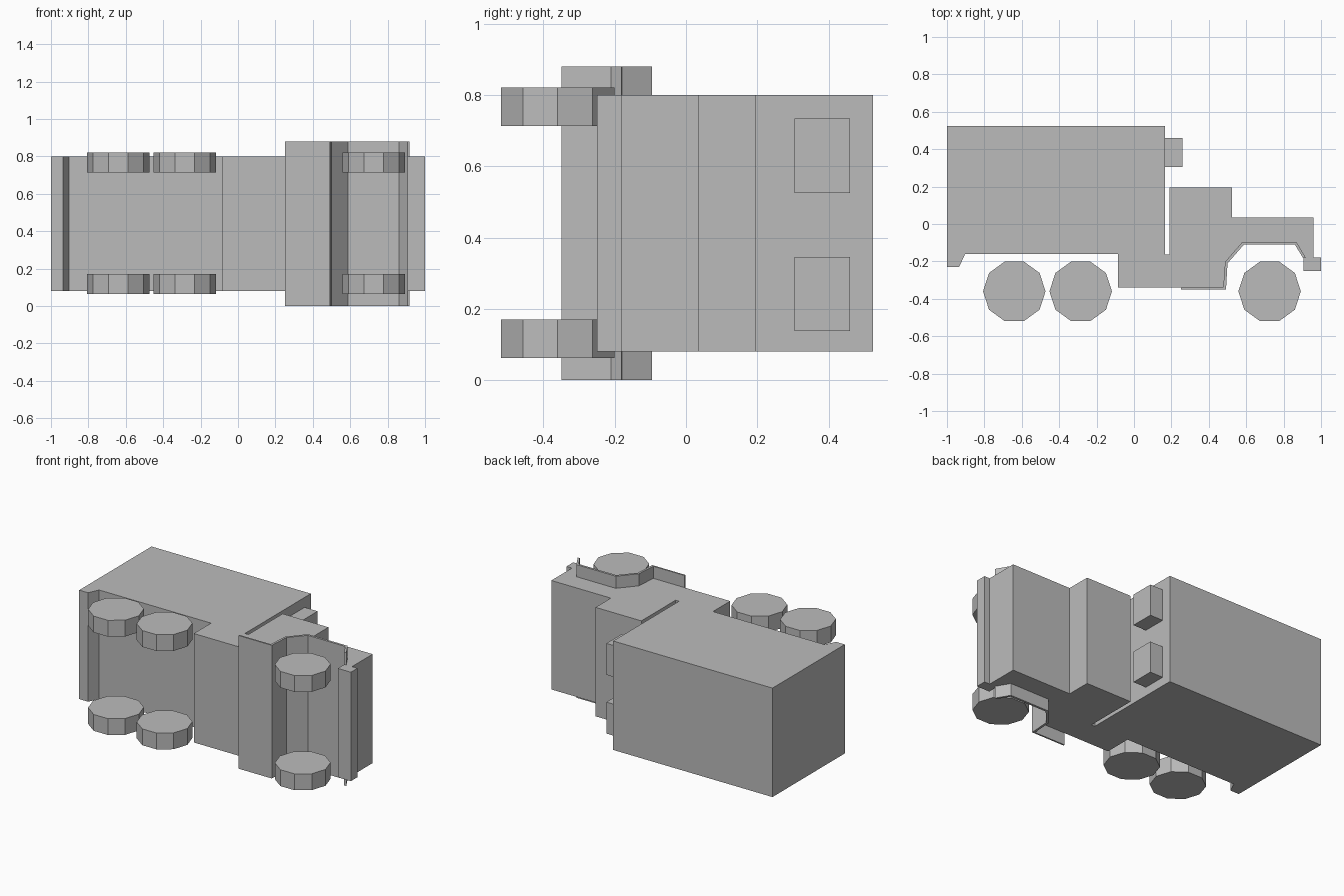
import bpy
import bmesh
import math

cube = bpy.data.objects.get("Cube")
if cube:
    bpy.data.objects.remove(cube, do_unlink=True)

grey = bpy.data.materials.new("plain_grey")
grey.use_nodes = True
colour = (0.5, 0.5, 0.5, 1)
grey.diffuse_color = colour
grey.node_tree.nodes["Principled BSDF"].inputs["Base Color"].default_value = colour


def extrude(name, outline, low, high):
    """Flat-shaded prism: an outline in x, y pulled from low to high in z."""
    bm = bmesh.new()
    face = bm.faces.new([bm.verts.new((x, y, low)) for x, y in outline])
    top = bmesh.ops.extrude_face_region(bm, geom=[face])["geom"]
    moved = [v for v in top if isinstance(v, bmesh.types.BMVert)]
    bmesh.ops.translate(bm, verts=moved, vec=(0, 0, high - low))
    bmesh.ops.recalc_face_normals(bm, faces=bm.faces)
    mesh = bpy.data.meshes.new(name)
    bm.to_mesh(mesh)
    bm.free()
    mesh.materials.append(grey)
    obj = bpy.data.objects.new(name, mesh)
    bpy.context.collection.objects.link(obj)


def rectangle(x0, x1, y0, y1):
    return [(x0, y0), (x1, y0), (x1, y1), (x0, y1)]


body_low, body_high = 0.08, 0.80
full_high = 0.88

# Wheel arch line, shared by the body and the mudguard
arch = [(0.477, -0.34), (0.487, -0.203), (0.58, -0.095), (0.868, -0.095), (0.918, -0.18)]

# Truck lying on its side: cargo box, cab, bonnet and underside in one profile
body = [(-1, 0.525), (0.165, 0.525), (0.165, -0.163), (0.19, -0.163),
        (0.19, 0.195), (0.525, 0.195), (0.525, 0.035), (0.96, 0.035), (0.96, -0.18)]
body += arch[::-1]
body += [(-0.085, -0.34), (-0.085, -0.16), (-0.903, -0.16), (-0.935, -0.23), (-1, -0.23)]
extrude("truck_body", body, body_low, body_high)
extrude("front_bumper", rectangle(0.905, 1, -0.25, -0.18), body_low, body_high)

# Thin bent mudguard and running board, wider than the body
inner = [(0.905, -0.183), (0.86, -0.11), (0.588, -0.11), (0.5, -0.21), (0.492, -0.35), (0.25, -0.35)]
extrude("mudguard", [(0.25, -0.34)] + arch + inner, 0, full_high)

# Two boxes on the front wall of the cargo box
for side, middle in (("lower", 0.242), ("upper", 0.63)):
    extrude(side + "_wall_box", rectangle(0.165, 0.26, 0.305, 0.46), middle - 0.104, middle + 0.104)

# Ten-sided wheels
for axle, x in (("rear", -0.64), ("middle", -0.285), ("front", 0.725)):
    ring = [(x + 0.167 * math.cos(i * math.tau / 10), -0.36 + 0.167 * math.sin(i * math.tau / 10))
            for i in range(10)]
    for side, low in (("lower", 0.063), ("upper", 0.713)):
        extrude(f"{axle}_{side}_wheel", ring, low, low + 0.108)
